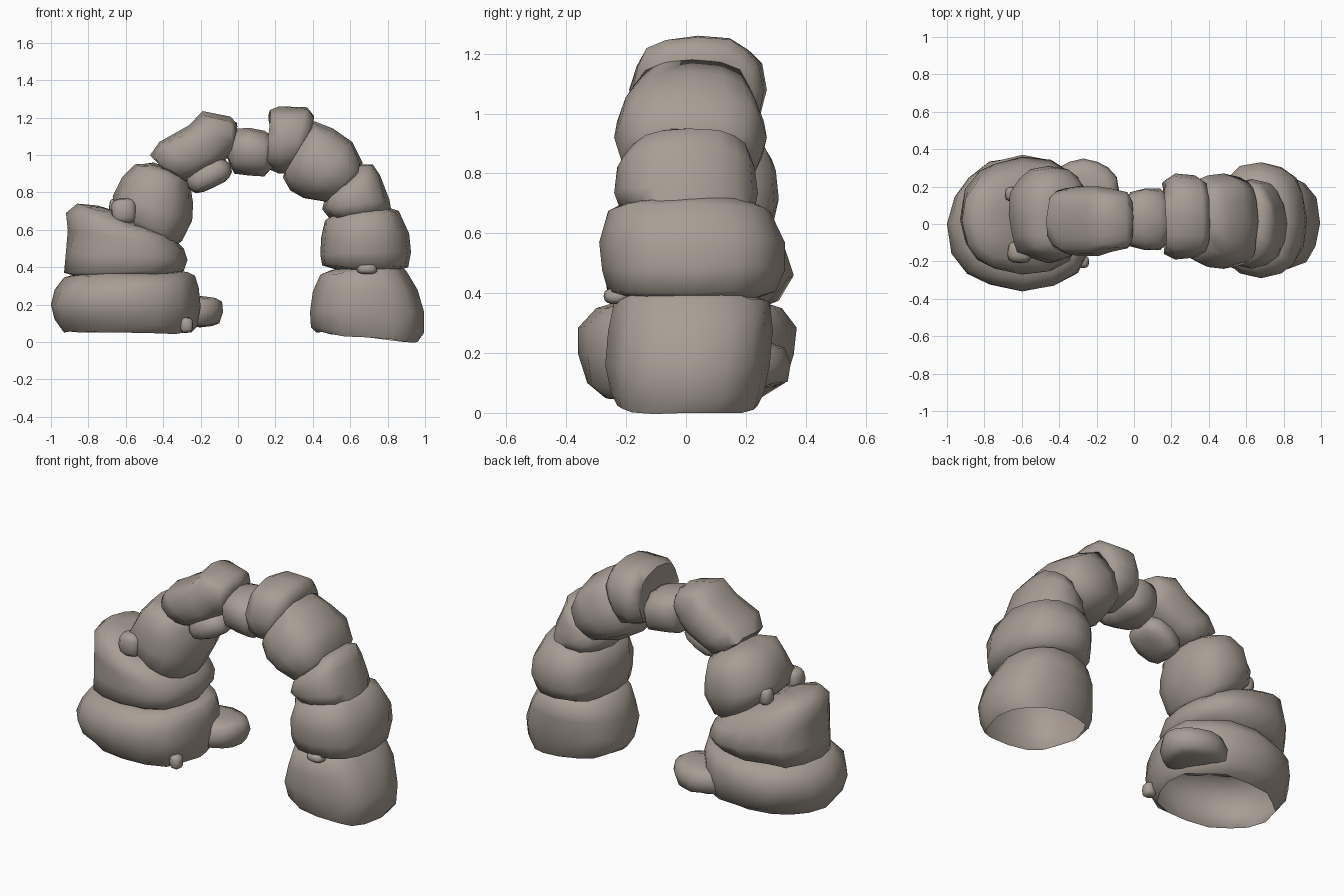
import bpy, bmesh, math, random
from mathutils import Vector, Euler

random.seed(4)
rock = bpy.data.materials.new("rock")
rock.diffuse_color = (0.39, 0.34, 0.295, 1)

def finish(name, bm):
    bmesh.ops.recalc_face_normals(bm, faces=bm.faces[:])
    me = bpy.data.meshes.new(name)
    bm.to_mesh(me)
    bm.free()
    me.materials.append(rock)
    ob = bpy.data.objects.new(name, me)
    bpy.context.collection.objects.link(ob)
    bpy.ops.object.select_all(action='DESELECT')
    ob.select_set(True)
    bpy.context.view_layer.objects.active = ob
    bpy.ops.object.shade_smooth_by_angle(angle=math.radians(75))
    return ob

def spow(v, e):
    return math.copysign(abs(v) ** e, v)

def stone(name, stations, n=16, open_start=False, e=0.78, jit=0.008):
    """Loft: each station is (x, z of one side, x, z of other side, y min, y max)."""
    bm = bmesh.new()
    wob = [1 - random.random() * 0.05 for _ in range(n)]
    rings = []
    for xa, za, xb, zb, y0, y1 in stations:
        a, b = Vector((xa, 0, za)), Vector((xb, 0, zb))
        ring = []
        for i in range(n):
            t = 2 * math.pi * i / n
            w = 1 if i % (n // 4) == 0 else wob[i]
            p = (a + b) / 2 + (b - a) / 2 * spow(math.cos(t), e) * w
            p.y = (y0 + y1) / 2 + (y1 - y0) / 2 * spow(math.sin(t), e) * w
            if w != 1:
                p += Vector([random.uniform(-jit, jit) for _ in range(3)])
            ring.append(bm.verts.new(p))
        rings.append(ring)
    for r, s in zip(rings, rings[1:]):
        for i in range(n):
            j = (i + 1) % n
            bm.faces.new((r[i], r[j], s[j], s[i]))
    # Domed end caps
    mid = [sum((v.co for v in r), Vector()) / n for r in rings]
    for r, c, d in ((rings[0], mid[0], mid[0] - mid[1]), (rings[-1], mid[-1], mid[-1] - mid[-2])):
        if r is rings[0] and open_start:
            continue
        tip = c + d.normalized() * 0.02
        inner = [bm.verts.new(tip.lerp(v.co, 0.55)) for v in r]
        for i in range(n):
            j = (i + 1) % n
            bm.faces.new((r[i], r[j], inner[j], inner[i]))
        bm.faces.new(inner)
    return finish(name, bm)

def pebble(name, loc, half, rot=(0, 0, 0), e=0.7):
    bm = bmesh.new()
    bmesh.ops.create_uvsphere(bm, u_segments=12, v_segments=8, radius=1)
    q = Euler(rot).to_matrix()
    for v in bm.verts:
        p = Vector([spow(c, e) * h for c, h in zip(v.co, half)])
        v.co = q @ (p * random.uniform(0.95, 1.02)) + Vector(loc)
    return finish(name, bm)

# Left leg
stone("left_base_stone", [
    (-0.93, 0.05, -0.25, 0.05, -0.27, 0.25), (-0.98, 0.12, -0.22, 0.08, -0.33, 0.33),
    (-1.0, 0.2, -0.20, 0.19, -0.36, 0.36), (-0.98, 0.28, -0.21, 0.29, -0.36, 0.37),
    (-0.93, 0.345, -0.23, 0.355, -0.30, 0.32), (-0.86, 0.365, -0.26, 0.37, -0.24, 0.26)],
    open_start=True, e=0.88)
stone("left_lower_stone", [
    (-0.86, 0.35, -0.35, 0.36, -0.22, 0.26), (-0.93, 0.37, -0.29, 0.38, -0.26, 0.31),
    (-0.92, 0.48, -0.27, 0.44, -0.27, 0.36), (-0.91, 0.60, -0.29, 0.50, -0.27, 0.33),
    (-0.92, 0.69, -0.34, 0.55, -0.25, 0.28), (-0.86, 0.74, -0.44, 0.59, -0.19, 0.22),
    (-0.75, 0.73, -0.50, 0.62, -0.12, 0.14)])
stone("left_shoulder_stone", [
    (-0.58, 0.62, -0.35, 0.50, -0.15, 0.22), (-0.66, 0.71, -0.30, 0.54, -0.20, 0.29),
    (-0.67, 0.78, -0.245, 0.65, -0.21, 0.31), (-0.62, 0.88, -0.24, 0.74, -0.20, 0.30),
    (-0.55, 0.95, -0.255, 0.84, -0.17, 0.26), (-0.46, 0.955, -0.29, 0.88, -0.12, 0.18)])

# Crown
stone("left_crown_stone", [
    (-0.43, 0.96, -0.31, 0.87, -0.12, 0.15), (-0.47, 1.0, -0.27, 0.86, -0.15, 0.19),
    (-0.42, 1.07, -0.20, 0.89, -0.17, 0.20), (-0.26, 1.16, -0.11, 0.94, -0.17, 0.20),
    (-0.19, 1.235, -0.06, 0.98, -0.15, 0.19), (-0.04, 1.205, -0.03, 1.01, -0.13, 0.17),
    (-0.01, 1.17, -0.02, 1.06, -0.10, 0.12)], e=0.75)
stone("keystone", [
    (-0.05, 1.10, -0.04, 0.94, -0.08, 0.13), (-0.02, 1.14, -0.02, 0.90, -0.12, 0.17),
    (0.06, 1.145, 0.06, 0.89, -0.14, 0.19), (0.14, 1.13, 0.14, 0.885, -0.14, 0.19),
    (0.18, 1.10, 0.18, 0.93, -0.10, 0.15)])
stone("right_crown_stone", [
    (0.18, 1.19, 0.17, 0.97, -0.11, 0.18), (0.17, 1.24, 0.15, 0.93, -0.16, 0.23),
    (0.22, 1.26, 0.22, 0.90, -0.19, 0.27), (0.37, 1.255, 0.28, 0.90, -0.18, 0.26),
    (0.405, 1.21, 0.32, 0.93, -0.16, 0.23), (0.40, 1.16, 0.34, 0.98, -0.11, 0.17)], e=0.78)

# Right leg
stone("right_shoulder_stone", [
    (0.37, 1.13, 0.27, 0.94, -0.12, 0.17), (0.41, 1.18, 0.24, 0.88, -0.19, 0.23),
    (0.51, 1.14, 0.28, 0.81, -0.23, 0.26), (0.61, 1.07, 0.35, 0.77, -0.24, 0.27),
    (0.665, 0.96, 0.47, 0.75, -0.22, 0.25), (0.66, 0.90, 0.52, 0.76, -0.17, 0.2)])
stone("right_upper_stone", [
    (0.66, 0.95, 0.55, 0.80, -0.14, 0.16), (0.72, 0.95, 0.50, 0.79, -0.19, 0.21),
    (0.76, 0.89, 0.46, 0.75, -0.23, 0.23), (0.81, 0.76, 0.45, 0.71, -0.24, 0.24),
    (0.82, 0.70, 0.49, 0.66, -0.22, 0.23)])
stone("right_middle_stone", [
    (0.52, 0.39, 0.85, 0.38, -0.19, 0.24), (0.45, 0.41, 0.91, 0.40, -0.26, 0.30),
    (0.44, 0.47, 0.925, 0.48, -0.28, 0.33), (0.445, 0.56, 0.915, 0.58, -0.29, 0.33),
    (0.465, 0.65, 0.86, 0.70, -0.26, 0.28), (0.53, 0.69, 0.80, 0.72, -0.2, 0.22)])
stone("right_base_stone", [
    (0.42, 0.05, 0.96, 0.0, -0.23, 0.24), (0.39, 0.08, 0.995, 0.05, -0.25, 0.26),
    (0.385, 0.16, 0.995, 0.16, -0.27, 0.28), (0.40, 0.27, 0.96, 0.28, -0.26, 0.29),
    (0.44, 0.36, 0.90, 0.38, -0.24, 0.28), (0.50, 0.385, 0.87, 0.405, -0.19, 0.21)],
    open_start=True)

# Small filler stones
stone("foot_slab", [
    (-0.42, 0.09, -0.14, 0.085, 0.06, 0.29), (-0.45, 0.11, -0.10, 0.10, 0.02, 0.34),
    (-0.46, 0.17, -0.08, 0.16, 0.01, 0.35), (-0.45, 0.22, -0.085, 0.215, 0.03, 0.33),
    (-0.40, 0.235, -0.12, 0.235, 0.07, 0.28)], e=0.9, jit=0.004)
pebble("foot_pebble", (-0.275, -0.2, 0.09), (0.036, 0.036, 0.042))
pebble("under_crown_stone", (-0.155, -0.01, 0.89), (0.13, 0.13, 0.07), (0, -0.45, 0))
pebble("front_pebble", (-0.61, -0.15, 0.70), (0.07, 0.06, 0.07))
pebble("back_pebble", (-0.65, 0.16, 0.72), (0.04, 0.04, 0.05))
pebble("right_pebble", (0.69, -0.225, 0.39), (0.055, 0.05, 0.028))
